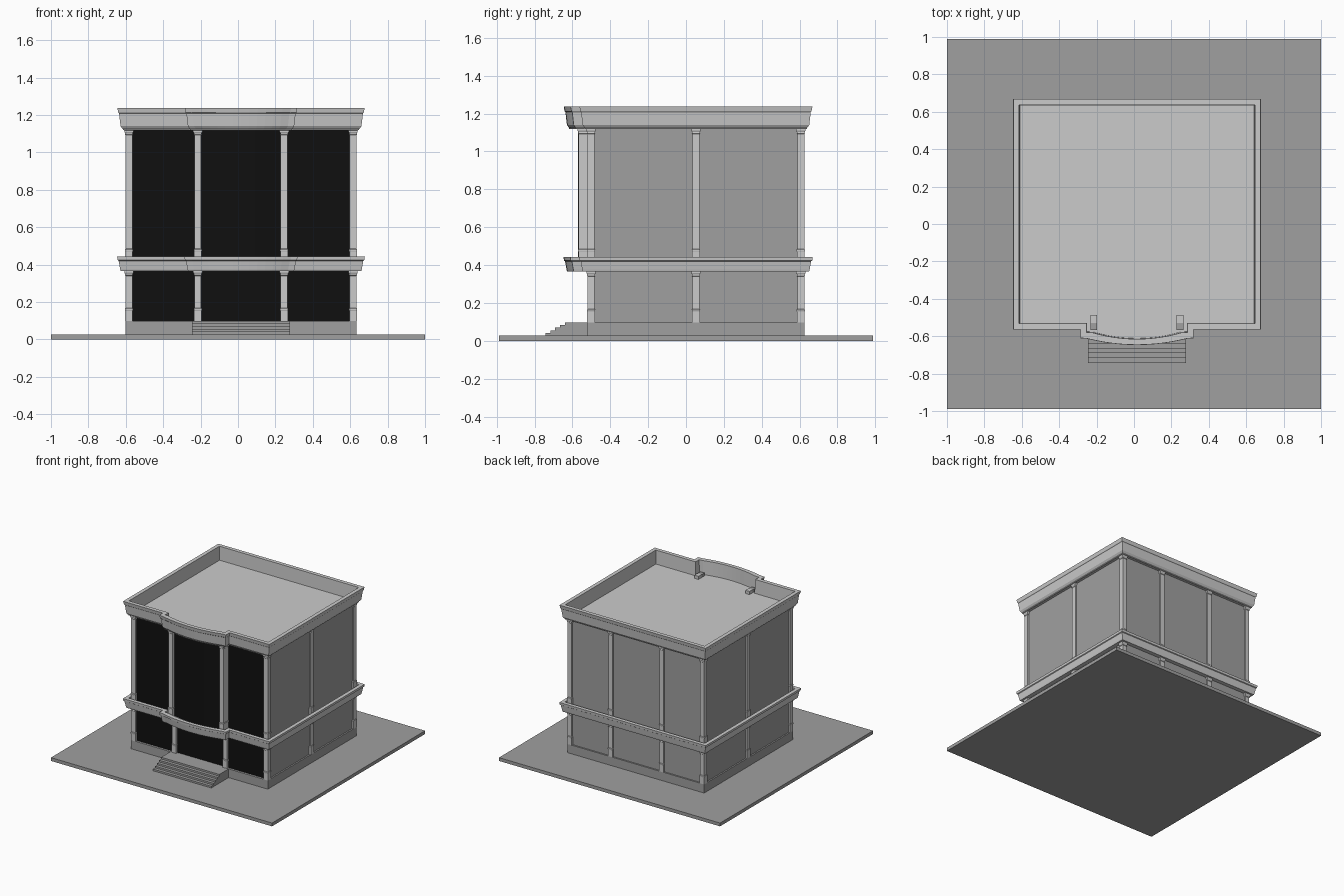
import bpy, bmesh, math

if "Cube" in bpy.data.objects:
    bpy.data.objects.remove(bpy.data.objects["Cube"])

CX, CY = 0.016, 0.0525          # building centre
HX, HY = 0.618, 0.5725          # half size to the column faces
FRONT, BACK = CY - HY, CY + HY


def mat(name, v):
    m = bpy.data.materials.new(name)
    m.diffuse_color = (v, v, v, 1)
    m.use_nodes = True
    m.node_tree.nodes["Principled BSDF"].inputs["Base Color"].default_value = m.diffuse_color
    return m


DARK = mat("dark_stone", 0.35)
GLASS = mat("dark_glass", 0.005)


def finish(name, bm, material=None):
    bmesh.ops.recalc_face_normals(bm, faces=bm.faces[:])
    me = bpy.data.meshes.new(name)
    bm.to_mesh(me)
    bm.free()
    ob = bpy.data.objects.new(name, me)
    bpy.context.collection.objects.link(ob)
    if material:
        me.materials.append(material)
    return ob


def loft(name, rings, material=None, closed=False):
    """Skin a list of equal-length point rings; cap the ends unless closed."""
    bm = bmesh.new()
    vs = [[bm.verts.new(p) for p in r] for r in rings]
    n = len(vs[0])
    pairs = list(zip(vs, vs[1:])) + ([(vs[-1], vs[0])] if closed else [])
    for a, b in pairs:
        for i in range(n):
            j = (i + 1) % n
            bm.faces.new((a[i], a[j], b[j], b[i]))
    if not closed:
        bm.faces.new(vs[0])
        bm.faces.new(vs[-1])
    return finish(name, bm, material)


def rect(x0, x1, y0, y1, z):
    return [(x0, y0, z), (x1, y0, z), (x1, y1, z), (x0, y1, z)]


def box(name, x0, x1, y0, y1, z0, z1, material=None):
    return loft(name, [rect(x0, x1, y0, y1, z) for z in (z0, z1)], material)


def bow(half, y_end, sag, n=12):
    """Shallow arc bulging to the front, left to right."""
    r = (half * half + sag * sag) / (2 * sag)
    a = math.asin(half / r)
    return [(CX + r * math.sin(t), y_end - sag + r - r * math.cos(t))
            for t in (-a + 2 * a * i / n for i in range(n + 1))]


def outline(d, z):
    """Building outline with bowed centre, pushed out by d."""
    hx, bw = HX + d, 0.258 + d
    pts = [(CX - hx, FRONT - d), (CX - bw, FRONT - d), (CX - bw, -0.567 - d)]
    pts += bow(0.225 + d, -0.569 - d, 0.034)
    pts += [(CX + bw, -0.567 - d), (CX + bw, FRONT - d), (CX + hx, FRONT - d),
            (CX + hx, BACK + d), (CX - hx, BACK + d)]
    return [(x, y, z) for x, y in pts]


def moulding(name, profile):
    return loft(name, [outline(d, z) for d, z in profile], closed=True)


def column(name, x, y, z0, z1, sx=0.0185, sy=0.0185):
    """Square column with stepped base and flared capital."""
    prof = [(0.002, z0), (0.002, z0 + 0.055), (0.003, z0 + 0.058),
            (0.003, z0 + 0.066), (0, z0 + 0.07), (0, z1 - 0.03),
            (0.003, z1 - 0.027), (0.002, z1 - 0.02), (0.006, z1 - 0.012), (0.006, z1)]
    loft(name, [rect(x - sx - e, x + sx + e, y - sy - e, y + sy + e, z) for e, z in prof])


# Ground slab, plinth and entrance steps
box("ground_slab", -1, 1, -0.988, 0.988, 0, 0.027, DARK)
box("plinth", CX - HX, CX + HX, FRONT, BACK, 0.027, 0.098, DARK)
for i in range(5):
    box("entrance_step", CX - 0.263, CX + 0.263, -0.743 + 0.026 * i, FRONT,
        0.027 + 0.0142 * i, 0.027 + 0.0142 * (i + 1), DARK)

# Solid wall body and front glazing
W = 0.012
box("walls", CX - HX + W, CX + HX - W, FRONT + 0.03, BACK - W, 0.098, 1.118, DARK)
box("front_glass", CX - HX + 0.02, CX + HX - 0.02, FRONT + 0.018, FRONT + 0.031,
    0.098, 1.118, GLASS)
arc = bow(0.22, -0.54, 0.03) + [(CX + 0.22, FRONT + 0.02), (CX - 0.22, FRONT + 0.02)]
loft("bow_window", [[(x, y, z) for x, y in arc] for z in (0.4, 1.118)], GLASS)

# Columns on both storeys
Q = 0.0185
for storey, z0, z1 in (("lower", 0.098, 0.37), ("upper", 0.415, 1.122)):
    for s in (-1, 1):
        xo = CX + s * (HX - Q)
        for y in (FRONT + Q, CY, BACK - Q):
            column(storey + "_side_column", xo, y, z0, z1)
        xm = CX + s * 0.231
        column(storey + "_back_column", xm, BACK - Q, z0, z1)
        if storey == "lower":
            column("lower_front_column", xm, FRONT + Q, z0, z1)
        else:
            column("upper_front_column", xm, -0.53, z0, z1, Q, 0.037)

# Mid-height band with shallow gutter
moulding("floor_band", [(0.012, 0.365), (0.025, 0.365), (0.028, 0.376), (0.036, 0.42),
                        (0.042, 0.424), (0.044, 0.443), (0.014, 0.443)])
loft("band_floor", [outline(0.018, z) for z in (0.368, 0.415)])

# Roof cornice, parapet and roof deck
moulding("roof_cornice", [(0.008, 1.118), (0.012, 1.122), (0.018, 1.128), (0.026, 1.14),
                          (0.034, 1.208), (0.038, 1.212), (0.043, 1.238), (0.012, 1.238)])
loft("roof_deck", [outline(0.014, z) for z in (1.119, 1.126)])

# Small blocks behind the parapet at the bow ends
for s in (-1, 1):
    x = CX + s * 0.231
    box("roof_block", x - Q, x + Q, -0.528, -0.487, 1.12, 1.152)
    box("roof_block_end", x - Q, x + Q, -0.567, -0.528, 1.12, 1.15, DARK)
